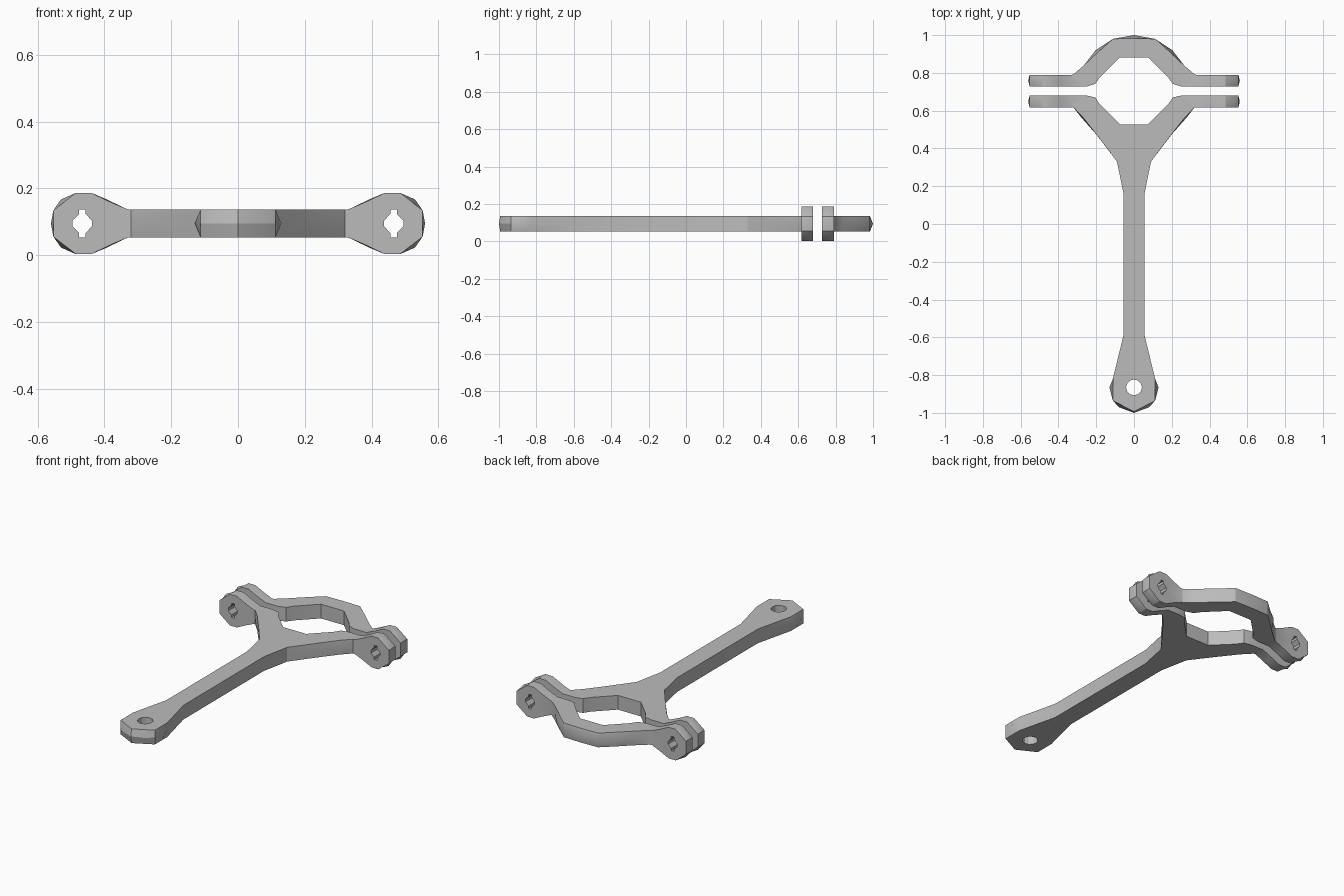
import bpy
import bmesh
import math
from mathutils import Vector

default = bpy.data.objects.get("Cube")
if default:
    bpy.data.objects.remove(default, do_unlink=True)

grey = bpy.data.materials.new("plain grey")
grey.use_nodes = True
color = (0.5, 0.5, 0.5, 1)
grey.diffuse_color = color
grey.node_tree.nodes["Principled BSDF"].inputs["Base Color"].default_value = color

BOTTOM, MIDDLE, TOP = 0.053, 0.095, 0.137
JOINT = 0.33  # where the flat arm meets the clamp ear


def mirrored(half):
    """Close a right-hand outline with its left-hand copy."""
    left = [(-u, v, -mu, mv) for u, v, mu, mv in reversed(half) if abs(u) > 1e-5]
    return half + left


def outline(points):
    """Points are (u, v), or (u, v, mid u, mid v) when the middle bulges."""
    return [p if len(p) == 4 else (*p, *p) for p in points]


def prism(bm, loops, layers, place):
    """Three-layer solid from an outer loop and optional hole loops."""
    caps = ([], [])
    for loop in loops:
        rings = []
        for i, depth in enumerate(layers):
            k = 2 if i == 1 else 0
            rings.append([bm.verts.new(place(p[k], p[k + 1], depth)) for p in loop])
        n = len(loop)
        for low, high in zip(rings, rings[1:]):
            for i in range(n):
                j = (i + 1) % n
                bm.faces.new((low[i], low[j], high[j], high[i]))
        for cap, ring in zip(caps, (rings[0], rings[2])):
            cap += [bm.edges.get((ring[i], ring[(i + 1) % n])) for i in range(n)]
    for cap in caps:
        bmesh.ops.triangle_fill(bm, use_beauty=True, use_dissolve=False, edges=cap)


def ear_loops():
    """Rounded ear tapering into the arm, with a notched bolt hole."""
    upper = [(JOINT, 0.042), (0.385, 0.0655, 0.397, 0.074), (0.44, 0.092),
             (0.485, 0.092), (0.519, 0.0655, 0.53, 0.072), (0.553, 0.039),
             (0.553, 0, 0.56, 0)]
    upper = outline(upper)
    lower = [(u, -v, mu, -mv) for u, v, mu, mv in reversed(upper[:-1])]
    ear = upper + lower + outline([(JOINT, 0)])
    quarter = [(0.010, 0.042), (0.010, 0.028), (0.019, 0.019), (0.029, 0.008)]
    right = quarter + [(u, -v) for u, v in reversed(quarter)]
    hole = right + [(-u, -v) for u, v in right]
    return [ear, outline([(0.466 + u, v) for u, v in hole])]


def build(name, loops, ear_layers):
    bm = bmesh.new()
    prism(bm, loops, (BOTTOM, MIDDLE, TOP), lambda u, v, d: Vector((u, v, d)))
    for side in (1, -1):
        prism(bm, ear_loops(), ear_layers,
              lambda u, v, d: Vector((side * u, d, MIDDLE + v)))
    # Open the joint between arm and ear, then weld it
    inner = [f for f in bm.faces
             if all(abs(abs(v.co.x) - JOINT) < 1e-4 for v in f.verts)]
    bmesh.ops.delete(bm, geom=inner, context="FACES")
    bmesh.ops.remove_doubles(bm, verts=bm.verts[:], dist=1e-4)
    bmesh.ops.recalc_face_normals(bm, faces=bm.faces[:])
    mesh = bpy.data.meshes.new(name)
    bm.to_mesh(mesh)
    bm.free()
    mesh.materials.append(grey)
    obj = bpy.data.objects.new(name, mesh)
    bpy.context.collection.objects.link(obj)
    bpy.ops.object.select_all(action="DESELECT")
    obj.select_set(True)
    bpy.context.view_layer.objects.active = obj
    bpy.ops.object.shade_smooth_by_angle(angle=math.radians(25))


# Rod: small eye, straight shank, fork and lower half of the clamp
rod_ear = (0.617, 0.6485, 0.68)
rod_half = outline([
    (0, -0.993, 0, -1.0), (0.056, -0.964, 0.08, -0.97), (0.112, -0.935),
    (0.112, -0.865, 0.13, -0.865), (0.112, -0.82),
    (0.056, -0.59), (0.056, 0.163), (0.09, 0.33),
    (0.19, 0.463, 0.2, 0.475), (0.27, 0.565, 0.28, 0.565), (0.32, 0.617),
    *[(JOINT, y) for y in rod_ear],
    (0.25, 0.68), (0.205, 0.67), (0.18, 0.633), (0.075, 0.528)])
eye = outline([(0.042 * math.cos(a * math.tau / 12),
                -0.865 + 0.042 * math.sin(a * math.tau / 12)) for a in range(12)])
build("connecting_rod", [mirrored(rod_half), eye], rod_ear)

# Cap: separate upper half of the clamp
cap_ear = (0.728, 0.759, 0.79)
cap_half = outline([
    (0.075, 0.882), (0.18, 0.778), (0.205, 0.742), (0.25, 0.728),
    *[(JOINT, y) for y in cap_ear],
    (0.32, 0.793), (0.267, 0.838), (0.19, 0.91, 0.203, 0.92),
    (0.112, 0.98), (0, 0.983, 0, 1.0)])
build("clamp_cap", [mirrored(cap_half)], cap_ear)
